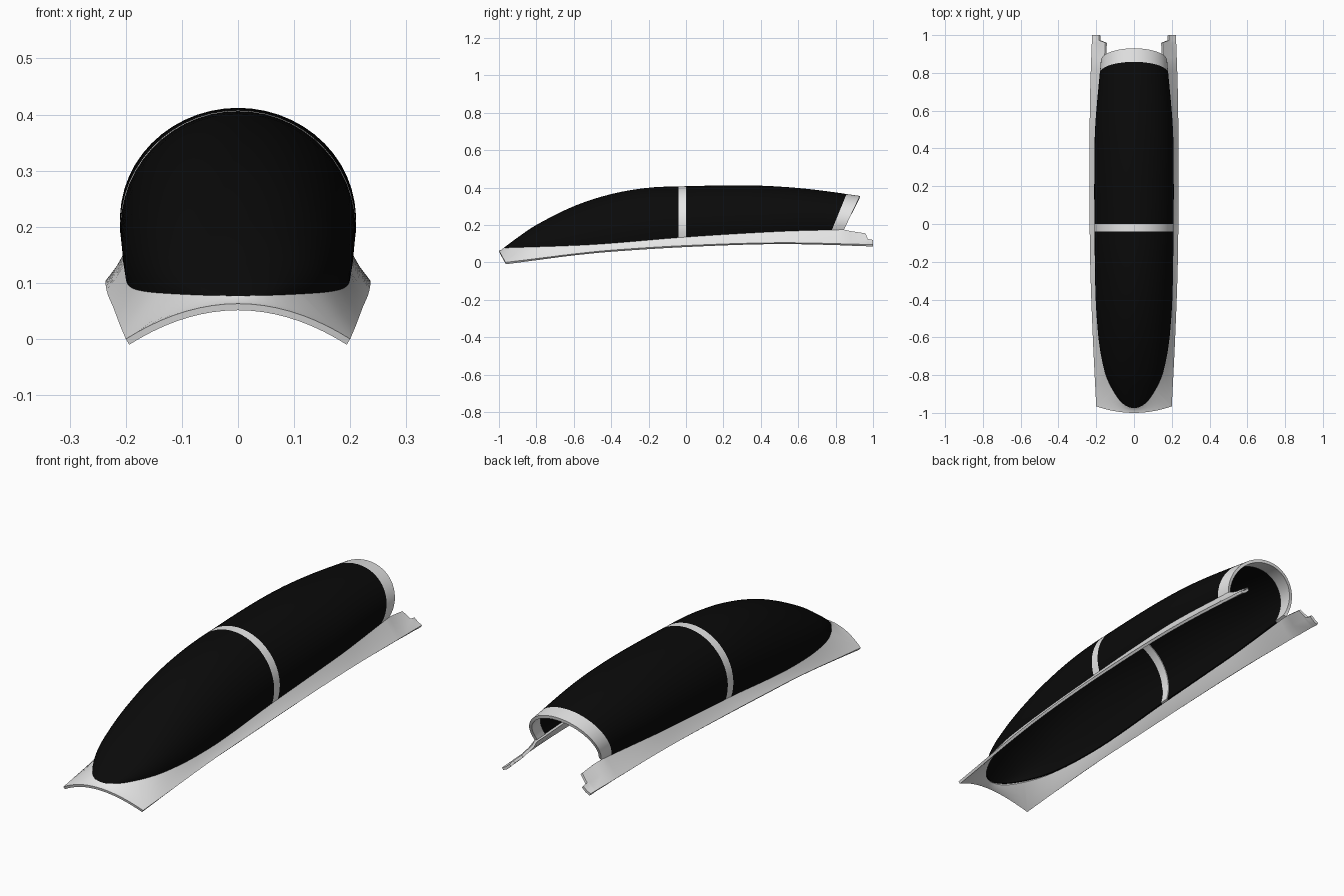
import bpy, bmesh, math

cube = bpy.data.objects.get("Cube")
if cube:
    bpy.data.objects.remove(cube, do_unlink=True)


def material(name, value):
    m = bpy.data.materials.new(name)
    m.use_nodes = True
    color = (value, value, value, 1)
    m.diffuse_color = color
    m.node_tree.nodes["Principled BSDF"].inputs["Base Color"].default_value = color
    return m


BLACK = material("black glass", 0.003)
WHITE = material("white frame", 0.8)


def curve(table, x):
    """Smooth interpolation through a short list of (position, value) points."""
    n = len(table)
    x = min(max(x, table[0][0]), table[-1][0])
    i = 0
    while i < n - 2 and x > table[i + 1][0]:
        i += 1

    def slope(k):
        a, b = table[max(k - 1, 0)], table[min(k + 1, n - 1)]
        return (b[1] - a[1]) / (b[0] - a[0])

    (x0, y0), (x1, y1) = table[i], table[i + 1]
    d = x1 - x0
    t = (x - x0) / d
    return ((2*t**3 - 3*t**2 + 1) * y0 + (t**3 - 2*t**2 + t) * d * slope(i)
            + (3*t**2 - 2*t**3) * y1 + (t**3 - t**2) * d * slope(i + 1))


# Profiles along the length; width is keyed on the root of distance from the nose
NOSE, BOW_A, BOW_B, ARCH, END = -0.975, -0.04, 0.0, 0.78, 0.845
TOP = [(NOSE, .077), (-.9, .133), (-.8, .2), (-.6, .3), (-.4, .365), (-.2, .399),
       (0, .407), (.3, .412), (.5, .405), (.7, .387), (.93, .355)]
SILL = [(NOSE, .077), (-.5, .095), (0, .135), (.5, .165), (END, .175)]
WIDTH = [(0, 0), (.16, .06), (.274, .1), (.42, .15), (.52, .173), (.61, .188),
         (.76, .203), (1, .21), (1.13, .21), (1.22, .205), (1.35, .175)]
OUTER_X = [(-.965, .2), (-.6, .218), (-.2, .232), (.3, .236), (.7, .232), (1, .222)]
OUTER_Z = [(-.965, 0), (-.8, .02), (-.6, .045), (-.4, .065), (0, .09), (.5, .105), (1, .095)]


def section(s, count=32):
    """One arch of the canopy, raked back towards the rear."""
    shift = 0.085 * max(s, 0) / END
    low, high = curve(SILL, s), curve(TOP, s + shift)
    rx = curve(WIDTH, math.sqrt(max(s - NOSE, 0)))
    a0 = math.radians(18) * min(1, (s - NOSE) / 0.9)
    rz = (high - low) / (1 + math.sin(a0))
    pts = []
    for i in range(count + 1):
        a = -a0 + (math.pi + 2 * a0) * i / count
        z = high - rz + rz * math.sin(a)
        lift = (z - low) / (high - low) if high - low > 1e-6 else 0
        pts.append((rx * math.cos(a), s + shift * lift, z))
    return pts


def loft(name, rows, mat, thickness):
    """Skin rows of points and thicken the skin inwards."""
    bm = bmesh.new()
    grid = [[bm.verts.new(p) for p in row] for row in rows]
    for a, b in zip(grid, grid[1:]):
        for i in range(len(a) - 1):
            bm.faces.new((a[i], a[i + 1], b[i + 1], b[i]))
    bmesh.ops.remove_doubles(bm, verts=bm.verts, dist=1e-5)
    bmesh.ops.recalc_face_normals(bm, faces=bm.faces)
    if sum(f.normal.z * f.calc_area() for f in bm.faces) < 0:
        bmesh.ops.reverse_faces(bm, faces=bm.faces)
    mesh = bpy.data.meshes.new(name)
    bm.to_mesh(mesh)
    bm.free()
    mesh.materials.append(mat)
    ob = bpy.data.objects.new(name, mesh)
    bpy.context.collection.objects.link(ob)
    solid = ob.modifiers.new("thickness", 'SOLIDIFY')
    solid.thickness = thickness
    solid.offset = -1
    bpy.ops.object.select_all(action='DESELECT')
    bpy.context.view_layer.objects.active = ob
    ob.select_set(True)
    bpy.ops.object.modifier_apply(modifier=solid.name)
    bpy.ops.object.shade_smooth_by_angle(angle=math.radians(35))
    return ob


def spread(a, b, n, power=1):
    return [a + (b - a) * (i / n) ** power for i in range(n + 1)]


# Canopy shell: two panes, middle bow and rear arch
front = spread(NOSE, BOW_A, 28, 2)
bow = spread(BOW_A, BOW_B, 2)
rear = spread(BOW_B, ARCH, 16)
arch = spread(ARCH, END, 2)
for name, stations, mat, thick in (("front_glass", front, BLACK, .008),
                                   ("middle_bow", bow, WHITE, .012),
                                   ("rear_glass", rear, BLACK, .008),
                                   ("rear_arch", arch, WHITE, .014)):
    loft(name, [section(s) for s in stations], mat, thick)


# Flared sill frame: rails along both sides joined around the nose
CORNER, BLEND = -0.88, -0.5
corner_x = section(CORNER)[0][0]


def outer_point(s, x):
    if s < CORNER:
        k = min(x / corner_x, 1)
        return (0.2 * k, -1 + 0.035 * k * k, 0.063 * (1 - k * k))
    y = s
    if s < BLEND:
        y = BLEND + (s - BLEND) * (-0.965 - BLEND) / (CORNER - BLEND)
    return (curve(OUTER_X, y), y, curve(OUTER_Z, y))


def frame_row(inner, outer):
    mid = [(a + b) / 2 for a, b in zip(inner, outer)]
    mid[2] -= 0.004
    return [inner, tuple(mid), outer]


# Stepped rail tails behind the arch
tails = [(.185, 1, .12), (.185, .972, .125), (.152, .96, .155), (.156, .88, .167)]
side = [frame_row(p, outer_point(p[1], p[0])) for p in tails]
stations = sorted(set(front + bow + rear + arch + [CORNER]), reverse=True)
for s in stations:
    edge = section(s)[0]
    side.append(frame_row(edge, outer_point(s, edge[0])))
other = [[(-x, y, z) for x, y, z in row] for row in reversed(side[:-1])]
loft("sill_frame", side + other, WHITE, 0.012)
